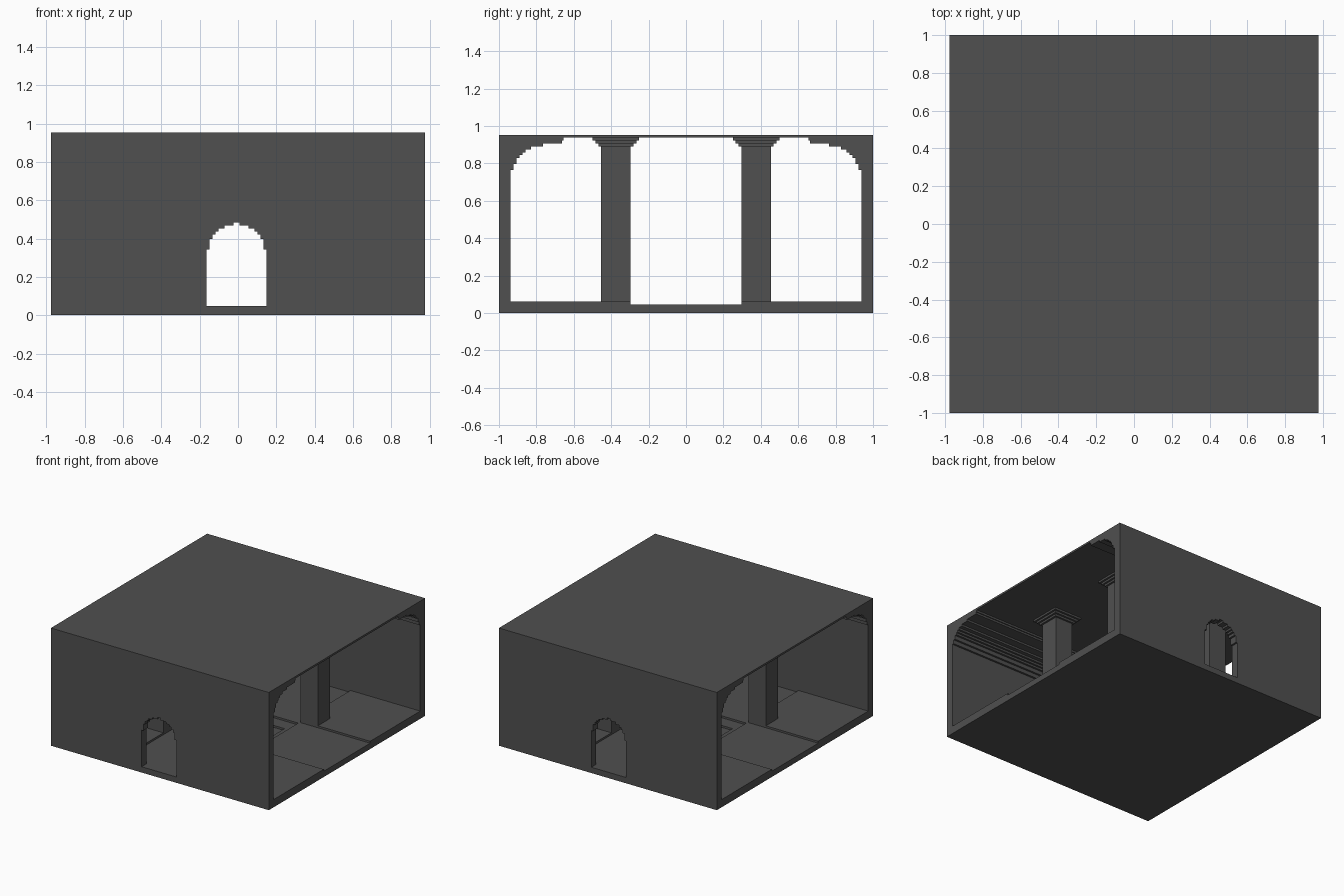
import bpy, bmesh
from mathutils import Vector

if "Cube" in bpy.data.objects:
    bpy.data.objects.remove(bpy.data.objects["Cube"])

U = 1 / 64  # the model sits on a grid of small cubes

stone = bpy.data.materials.new("dark_grey_stone")
stone.diffuse_color = (0.08, 0.08, 0.08, 1)
stone.use_nodes = True
stone.node_tree.nodes["Principled BSDF"].inputs["Base Color"].default_value = stone.diffuse_color


def make(name, bm):
    bmesh.ops.recalc_face_normals(bm, faces=bm.faces)
    bmesh.ops.scale(bm, vec=(U, U, U), verts=bm.verts)
    me = bpy.data.meshes.new(name)
    bm.to_mesh(me)
    bm.free()
    me.materials.append(stone)
    ob = bpy.data.objects.new(name, me)
    bpy.context.collection.objects.link(ob)
    return ob


def add_box(bm, x0, x1, y0, y1, z0, z1):
    vs = bmesh.ops.create_cube(bm, size=1)["verts"]
    for v in vs:
        v.co = Vector(((x0 + x1) / 2 + v.co.x * (x1 - x0),
                       (y0 + y1) / 2 + v.co.y * (y1 - y0),
                       (z0 + z1) / 2 + v.co.z * (z1 - z0)))


def box(name, *dims):
    bm = bmesh.new()
    add_box(bm, *dims)
    return make(name, bm)


def stepped_outline(steps, base, centre=0):
    """Symmetric stepped arch from (half width, top height) pairs."""
    half, z = [], base
    for w, top in steps:
        half += [(w, z), (w, top)]
        z = top
    return ([(centre + w, h) for w, h in half]
            + [(centre - w, h) for w, h in reversed(half)])


def prism(name, outline, axis, length):
    """Extrude an outline along the x or y axis, both ways from the centre."""
    bm = bmesh.new()
    place = (lambda a, h: (-length, a, h)) if axis == "x" else (lambda a, h: (a, -length, h))
    face = bm.faces.new([bm.verts.new(place(a, h)) for a, h in outline])
    ext = bmesh.ops.extrude_face_region(bm, geom=[face])["geom"]
    move = (2 * length, 0, 0) if axis == "x" else (0, 2 * length, 0)
    bmesh.ops.translate(bm, vec=move, verts=[g for g in ext if isinstance(g, bmesh.types.BMVert)])
    return make(name, bm)


def cut(target, cutter):
    cutter.hide_render = True
    cutter.hide_viewport = False
    cutter.display_type = "WIRE"
    mod = target.modifiers.new(cutter.name, "BOOLEAN")
    mod.operation = "DIFFERENCE"
    mod.solver = "EXACT"
    mod.object = cutter
    bpy.context.view_layer.objects.active = target
    bpy.ops.object.modifier_apply(modifier=mod.name)
    bpy.data.objects.remove(cutter)


# Shell: a block hollowed by a coved hall running along x
shell = box("hall_shell", -62.5, 62.5, -64, 64, 0, 61)
cove = [(60, 49), (59, 51), (58, 53), (57, 54), (56, 55), (55, 56),
        (53, 57), (49, 58), (42, 59), (36, 60)]
# the flat ceiling starts at the last cove step
cove[-2:] = [(42.5, 59), (42, 60)]
cut(shell, prism("hall_cutter", stepped_outline(cove, 3), "x", 70))

# Arched doorways through the front and back walls
door = [(10, 22), (9, 25.5), (8, 27), (7, 28), (6, 29), (4, 30), (1, 31)]
cut(shell, prism("door_cutter", stepped_outline(door, 3, -0.5), "y", 70))

# Shallow stepped basin in the middle of the floor
cut(shell, box("basin_cutter", -22, 22, -18, 18, 2, 10))
cut(shell, box("inner_basin_cutter", -19, 19, -11, 11, 1, 10))


def span(s, a, b):
    return (a, b) if s > 0 else (-b, -a)


# Raised corner floors, each with a column and a stepped capital
for sx, xn in ((-1, "left"), (1, "right")):
    for sy, yn in ((-1, "front"), (1, "back")):
        box(f"raised_floor_{yn}_{xn}", *span(sx, 22.5, 62.5), *span(sy, 19, 60), 3, 4)
        bm = bmesh.new()
        add_box(bm, *span(sx, 22.5, 32.5), *span(sy, 19, 29), 3, 57)
        for i in range(3):
            g = i + 1
            add_box(bm, *span(sx, 22.5 - g, 32.5 + g), *span(sy, 19 - g, 29 + g), 57 + i, 58 + i)
        make(f"column_{yn}_{xn}", bm)
